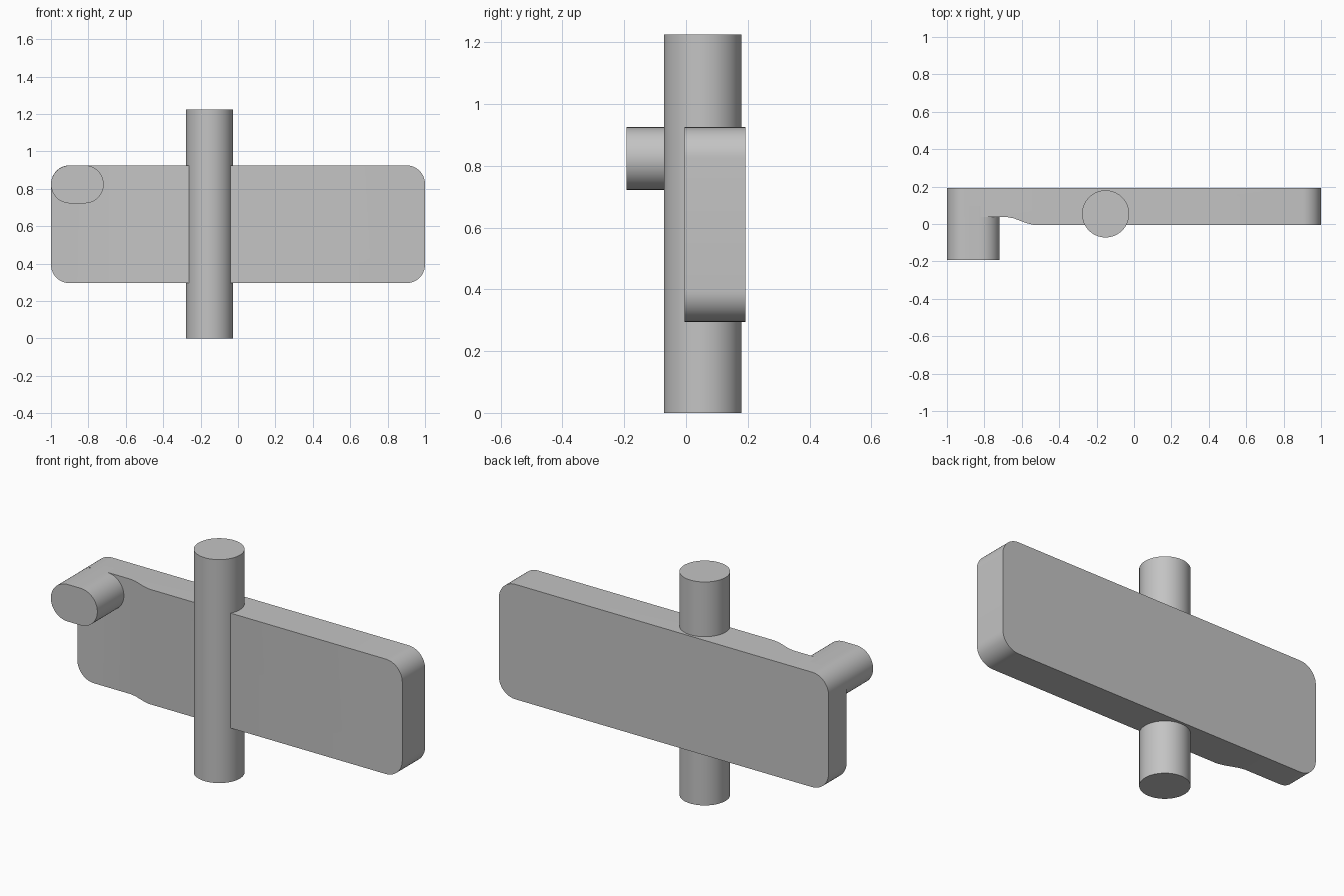
import bpy, bmesh, math
from mathutils import Vector

cube = bpy.data.objects.get("Cube")
if cube:
    bpy.data.objects.remove(cube, do_unlink=True)

# One plain grey for every part
grey = bpy.data.materials.new("plain grey")
grey.use_nodes = True
COLOUR = (0.55, 0.55, 0.55, 1)
grey.diffuse_color = COLOUR
grey.node_tree.nodes["Principled BSDF"].inputs["Base Color"].default_value = COLOUR


def extrude_profile(name, points, direction, round_test=None, radius=0.0):
    """Extrude a closed outline; optionally round the edges chosen by round_test."""
    bm = bmesh.new()
    face = bm.faces.new([bm.verts.new(p) for p in points])
    result = bmesh.ops.extrude_face_region(bm, geom=[face], use_keep_orig=True)
    moved = [v for v in result["geom"] if isinstance(v, bmesh.types.BMVert)]
    bmesh.ops.translate(bm, verts=moved, vec=Vector(direction))
    if round_test:
        edges = [e for e in bm.edges if round_test(e)]
        bmesh.ops.bevel(bm, geom=edges, offset=radius, offset_type='OFFSET',
                        segments=12, profile=0.5, affect='EDGES')
    bmesh.ops.recalc_face_normals(bm, faces=bm.faces)
    mesh = bpy.data.meshes.new(name)
    bm.to_mesh(mesh)
    bm.free()
    obj = bpy.data.objects.new(name, mesh)
    bpy.context.collection.objects.link(obj)
    return finish(obj)


def finish(obj):
    obj.data.materials.append(grey)
    bpy.ops.object.select_all(action='DESELECT')
    obj.select_set(True)
    bpy.context.view_layer.objects.active = obj
    bpy.ops.object.shade_smooth_by_angle(angle=math.radians(30))
    return obj


# Plate: plan outline with a shallow recess at the front right, then rounded corners
BOTTOM, TOP = 0.295, 0.925
BACK, FRONT, RECESS = 0.193, -0.005, 0.037
plan = [(-1, BACK), (-1, RECESS), (-0.68, RECESS), (-0.645, 0.031),
        (-0.57, 0.003), (-0.535, FRONT), (1, FRONT), (1, BACK)]


def plate_corner(edge):
    a, b = (v.co for v in edge.verts)
    return abs(a.x) > 0.99 and abs(a.x - b.x) < 0.01 and abs(a.z - b.z) < 0.01


extrude_profile("plate", [(x, y, BOTTOM) for x, y in plan],
                (0, 0, TOP - BOTTOM), plate_corner, 0.1)

# Peg: slot-shaped bar standing out of the front upper corner
R = (TOP - 0.722) / 2
left, right, mid = -1 + R, -0.718 - R, TOP - R
slot = []
for centre, start in ((right, -math.pi / 2), (left, math.pi / 2)):
    for i in range(25):
        a = start + math.pi * i / 24
        slot.append((centre + R * math.cos(a), -0.193, mid + R * math.sin(a)))
extrude_profile("peg", slot, (0, 0.29, 0))

# Pin: upright round bar through the plate
bpy.ops.mesh.primitive_cylinder_add(vertices=64, radius=0.126, depth=1.225,
                                    location=(-0.152, 0.054, 1.225 / 2))
pin = bpy.context.object
pin.name = "pin"
finish(pin)
